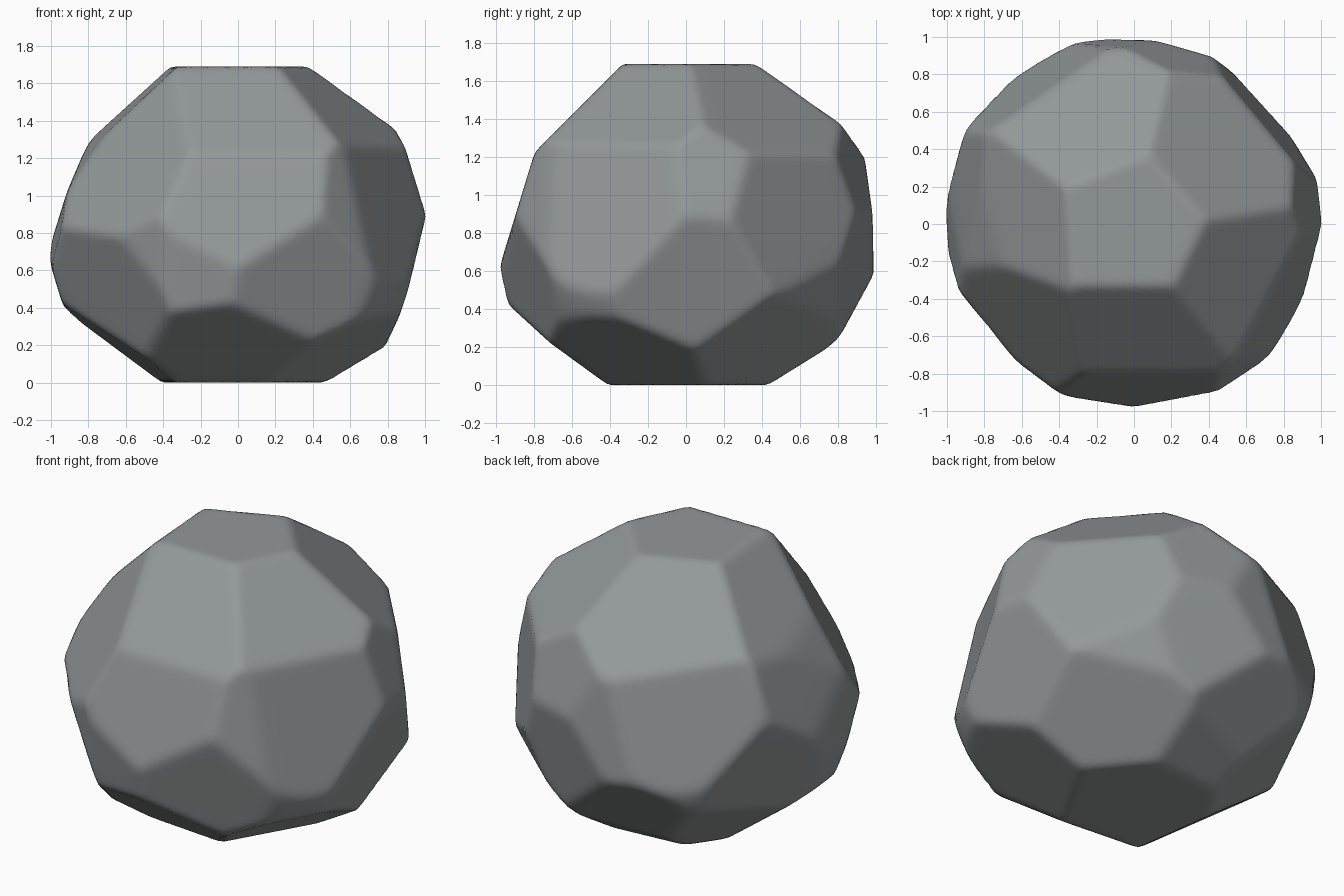
import bpy, bmesh
from math import radians, cos, sin
from mathutils import Vector

cube = bpy.data.objects.get("Cube")
if cube:
    bpy.data.objects.remove(cube, do_unlink=True)

# Chipped facets: azimuth, elevation, distance from the rock's core
CORE_HEIGHT = 0.82
SHARPNESS = 140
FACETS = [
    # top and base
    (0, 90, .87), (0, -90, .82),
    # upper ring
    (112, 50, .87), (41, 50, .86), (-26, 49, .877), (-90, 45, .85),
    (184, 46, .868), (188, 34, .892), (178, 20, .924), (-138, 28, .835),
    # middle ring
    (-90, 17, .88), (-48, 10, .965), (-27, 12, .897), (8, 18, .973),
    (40, 6, .905), (74, 17, .962), (74, -11, .945), (95, 5, .975),
    (122, 13, .924), (155, -16, .955), (180, -17, 1.015), (-175, 10, .956),
    (-143, -20, .905), (-125, -5, .964), (-104, -10, .975), (-70, -15, .945),
    (4, -17, .94), (50, -20, .965),
    # lower ring
    (-95, -52, .89), (-30, -58, .885), (40, -47, .895), (102, -38, .935),
    (95, -58, .915), (145, -48, .91), (-172, -53, .885),
]


def direction(azimuth, elevation):
    a, e = radians(azimuth), radians(elevation)
    return Vector((cos(a) * cos(e), sin(a) * cos(e), sin(e)))


planes = [direction(a, e) / d for a, e, d in FACETS]


def rock_radius(ray):
    """Distance to the nearest facet, softly rounded where facets meet."""
    total = (1 / 1.04) ** SHARPNESS
    for plane in planes:
        total += max(plane.dot(ray), 0) ** SHARPNESS
    return total ** (-1 / SHARPNESS)


# Stone body: a sphere pressed onto the facets
bm = bmesh.new()
bmesh.ops.create_icosphere(bm, subdivisions=6, radius=1)
for v in bm.verts:
    ray = v.co.normalized()
    v.co = ray * rock_radius(ray) + Vector((0, 0, CORE_HEIGHT))
for f in bm.faces:
    f.smooth = True
mesh = bpy.data.meshes.new("rock")
bm.to_mesh(mesh)
bm.free()
rock = bpy.data.objects.new("rock", mesh)
bpy.context.collection.objects.link(rock)

# Grey stone
stone = bpy.data.materials.new("grey stone")
stone.use_nodes = True
color = (.29, .315, .315, 1)
stone.diffuse_color = color
stone.node_tree.nodes["Principled BSDF"].inputs["Base Color"].default_value = color
mesh.materials.append(stone)
